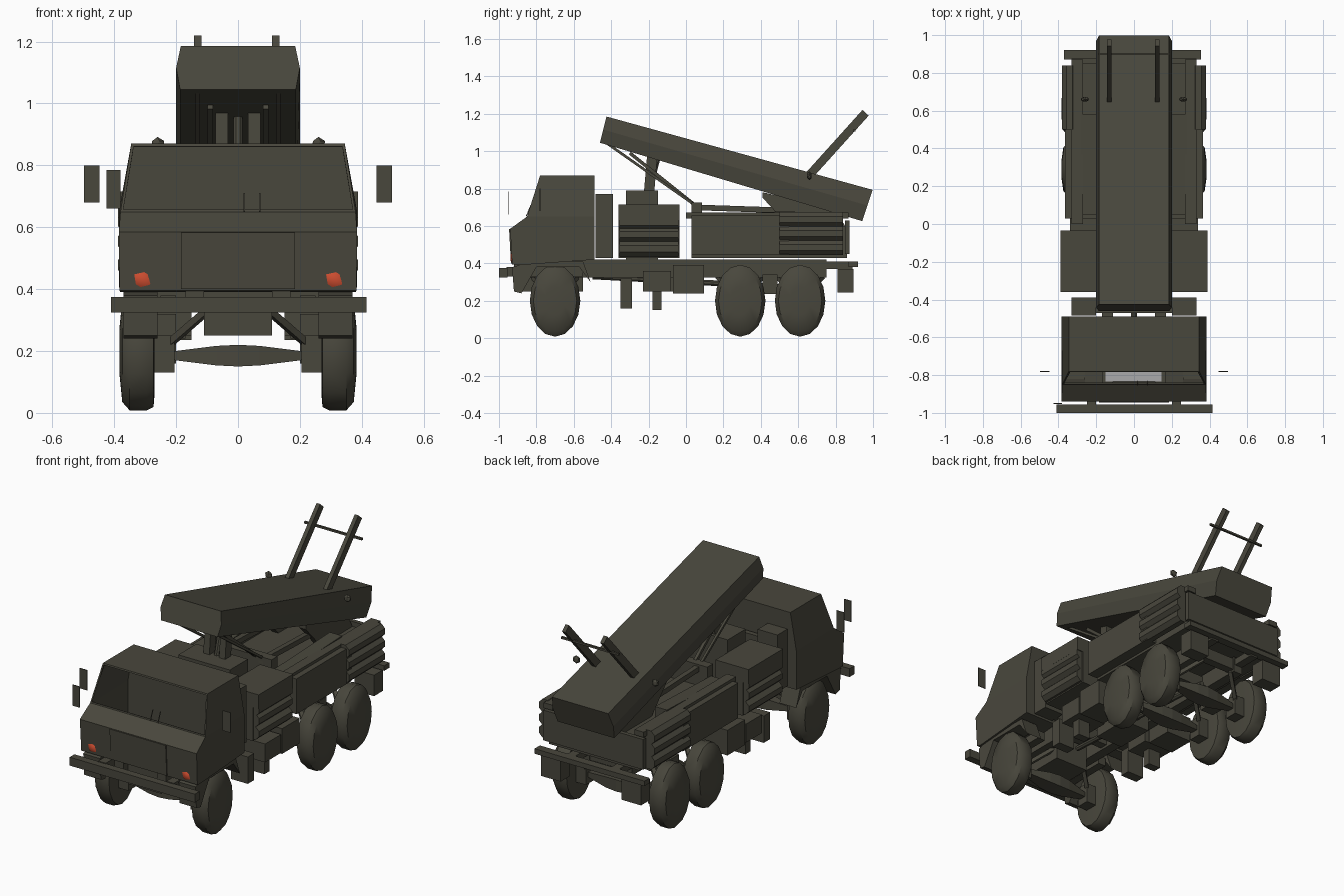
import bpy, bmesh, math
from mathutils import Vector

if "Cube" in bpy.data.objects:
    bpy.data.objects.remove(bpy.data.objects["Cube"], do_unlink=True)


def material(name, rgb):
    m = bpy.data.materials.new(name)
    m.use_nodes = True
    m.diffuse_color = (*rgb, 1)
    m.node_tree.nodes["Principled BSDF"].inputs["Base Color"].default_value = (*rgb, 1)
    return m


OLIVE = material("dark olive", (0.066, 0.063, 0.046))
RED = material("lamp red", (0.62, 0.075, 0.03))
GREY = material("light grey", (0.4, 0.4, 0.41))
SIDES = ((1, "left_"), (-1, "right_"))


def finish(name, bm, mat=OLIVE, smooth=False):
    bmesh.ops.recalc_face_normals(bm, faces=bm.faces)
    me = bpy.data.meshes.new(name)
    bm.to_mesh(me)
    bm.free()
    me.materials.append(mat)
    ob = bpy.data.objects.new(name, me)
    bpy.context.collection.objects.link(ob)
    if smooth:
        bpy.ops.object.select_all(action="DESELECT")
        ob.select_set(True)
        bpy.context.view_layer.objects.active = ob
        bpy.ops.object.shade_smooth_by_angle(angle=math.radians(40))
    return ob


def box(name, x, y, z, mat=OLIVE):
    """Box from (low, high) pairs."""
    bm = bmesh.new()
    bmesh.ops.create_cube(bm, size=1)
    for v in bm.verts:
        v.co = [r[0] if c < 0 else r[1] for c, r in zip(v.co, (x, y, z))]
    return finish(name, bm, mat)


def pair(name, x, y, z):
    """The same box on both sides."""
    box("left_" + name, x, y, z)
    box("right_" + name, (-x[1], -x[0]), y, z)


def ball(name, centre, radius, mat, level, smooth):
    bm = bmesh.new()
    bmesh.ops.create_icosphere(bm, subdivisions=level, radius=radius)
    for v in bm.verts:
        v.co = Vector((v.co.x, v.co.y * 0.6, v.co.z)) + Vector(centre)
    return finish(name, bm, mat, smooth)


def loft(name, sections, smooth=False):
    """Join rings of points, with both ends closed."""
    bm = bmesh.new()
    rings = [[bm.verts.new(p) for p in s] for s in sections]
    n = len(rings[0])
    for a, b in zip(rings, rings[1:]):
        for i in range(n):
            j = (i + 1) % n
            bm.faces.new((a[i], a[j], b[j], b[i]))
    bm.faces.new(rings[0])
    bm.faces.new(rings[-1])
    return finish(name, bm, OLIVE, smooth)


def prism(name, profile, x0, x1):
    """Side profile of (y, z) points drawn across x."""
    return loft(name, [[(x, y, z) for y, z in profile] for x in (x0, x1)])


def bar(name, p, q, w, h=None, sides=4):
    """Beam or tube between two points."""
    h = h or w
    p, q = Vector(p), Vector(q)
    d = (q - p).normalized()
    u = d.cross(Vector((0, 0, 1))).normalized()
    v = u.cross(d)
    turn = [2 * math.pi * (i + 0.5) / sides for i in range(sides)]
    k = 1 / math.cos(math.pi / sides) / 2
    ring = [u * math.cos(a) * w * k + v * math.sin(a) * h * k for a in turn]
    return loft(name, [[e + r for r in ring] for e in (p, q)], sides > 4)


# Cab shell with an open windscreen
bm = bmesh.new()
outline = [(-0.90, 0.39, 0.38), (-0.93, 0.395, 0.383), (-0.94, 0.585, 0.385), (-0.85, 0.65, 0.38),
           (-0.78, 0.87, 0.345), (-0.49, 0.87, 0.345), (-0.49, 0.65, 0.385), (-0.49, 0.42, 0.385)]
lo = [bm.verts.new((-w, y, z)) for y, z, w in outline]
hi = [bm.verts.new((w, y, z)) for y, z, w in outline]
count = len(outline)
skin = [bm.faces.new((lo[i], lo[(i + 1) % count], hi[(i + 1) % count], hi[i])) for i in range(count)]
for side in (lo, hi):
    bm.faces.new([side[i] for i in (0, 1, 2, 3, 6, 7)])
    bm.faces.new([side[i] for i in (3, 4, 5, 6)])
bmesh.ops.recalc_face_normals(bm, faces=bm.faces)
windscreen = skin[3]
bmesh.ops.inset_region(bm, faces=[windscreen], thickness=0.012)
bmesh.ops.delete(bm, geom=[windscreen], context="FACES")
cab = finish("cab", bm)
shell = cab.modifiers.new("thickness", "SOLIDIFY")
shell.thickness = 0.008

# Cab details
box("cab_floor_plate", (-0.15, 0.145), (-0.835, -0.765), (0.42, 0.427), GREY)
prism("front_grille_panel", [(-0.936, 0.40), (-0.946, 0.583), (-0.936, 0.583), (-0.926, 0.40)], -0.185, 0.185)
box("bumper", (-0.41, 0.415), (-1.0, -0.955), (0.325, 0.375))
pair("bumper_bracket", (0.2, 0.25), (-0.96, -0.55), (0.33, 0.38))
for x in (0.02, 0.07):
    bar("wiper", (x, -0.855, 0.65), (x, -0.83, 0.71), 0.004)
for s, side in SIDES:
    ball(side + "headlamp", (s * 0.31, -0.921, 0.432), 0.036, RED, 1, True)
    box(side + "mirror", sorted((s * 0.447, s * 0.498)), (-0.783, -0.779), (0.68, 0.80))
    prism(side + "front_fender", [(-0.92, 0.25), (-0.93, 0.38), (-0.82, 0.41), (-0.55, 0.41), (-0.51, 0.3),
                                  (-0.57, 0.38), (-0.8, 0.38), (-0.88, 0.24)], s * 0.26, s * 0.37)
box("right_front_mirror", (-0.425, -0.38), (-0.952, -0.948), (0.66, 0.785))

# Units behind the cab
pair("rear_cab_locker", (0.2, 0.33), (-0.485, -0.39), (0.43, 0.77))
box("cab_rear_rack", (-0.3, 0.3), (-0.47, -0.44), (0.43, 0.70))

# Chassis
pair("chassis_rail", (0.11, 0.17), (-0.92, 0.75), (0.325, 0.42))
for y in (-0.85, -0.4, 0.0, 0.45, 0.72):
    box("chassis_cross_member", (-0.13, 0.13), (y - 0.025, y + 0.025), (0.34, 0.41))
box("engine_sump", (-0.11, 0.11), (-0.88, -0.55), (0.25, 0.40))
box("gearbox", (-0.09, 0.09), (-0.22, 0.02), (0.25, 0.38))
pair("battery_box", (0.17, 0.34), (-0.07, 0.095), (0.24, 0.39))
pair("air_tank", (0.15, 0.34), (-0.23, -0.08), (0.25, 0.36))
pair("step", (0.2, 0.31), (-0.35, -0.29), (0.16, 0.32))
pair("lower_step", (0.22, 0.3), (-0.18, -0.13), (0.15, 0.25))
bar("drive_shaft", (0, -0.5, 0.33), (0, 0.6, 0.27), 0.03, sides=8)
pair("bogie_bracket", (0.15, 0.24), (0.41, 0.49), (0.235, 0.34))

# Axles, suspension arms and domed oval wheels
for y, axle in ((-0.70, "front"), (0.29, "middle"), (0.61, "rear")):
    prism_half = ((0.0, 0.05), (0.07, 0.045), (0.21, 0.02))
    for s, side in SIDES:
        loft(side + axle + "_axle", [[(s * x, y - h, 0.185 - h * 0.7), (s * x, y + h, 0.185 - h * 0.7),
                                      (s * x, y + h, 0.185 + h * 0.7), (s * x, y - h, 0.185 + h * 0.7)]
                                     for x, h in prism_half])
        bar(side + axle + "_suspension_arm", (s * 0.1, y + 0.12, 0.33), (s * 0.25, y, 0.2), 0.022)
        bar(side + axle + "_front_suspension_arm", (s * 0.1, y - 0.12, 0.33), (s * 0.25, y, 0.2), 0.022)
        turn = [2 * math.pi * i / 16 for i in range(16)]
        loft(side + axle + "_wheel",
             [[(s * x, y + 0.135 * k * math.cos(a), 0.2 + 0.192 * k * math.sin(a)) for a in turn]
              for x, k in ((0.27, 0.75), (0.273, 0.94), (0.295, 1), (0.35, 1), (0.374, 0.86), (0.383, 0.4))], True)
    pair(axle + "_hub", (0.205, 0.275), (y - 0.04, y + 0.04), (0.13, 0.25))

# Middle lockers with ribbed sides
pair("middle_locker", (0.17, 0.35), (-0.36, -0.035), (0.43, 0.69))
pair("middle_locker_lid", (0.17, 0.388), (-0.36, -0.035), (0.63, 0.715))
box("power_unit", (-0.17, 0.17), (-0.32, -0.15), (0.42, 0.79))
for s, side in SIDES:
    for z in (0.478, 0.555, 0.62):
        bar(side + "middle_rib", (s * 0.345, -0.355, z), (s * 0.345, -0.04, z), 0.085, 0.08, 8)

# Rear deck with side boxes and stacked tubes
box("deck", (-0.30, 0.30), (0.03, 0.86), (0.43, 0.60))
pair("deck_side_box", (0.27, 0.365), (0.03, 0.55), (0.445, 0.655))
pair("deck_rim", (0.27, 0.33), (0.0, 0.87), (0.64, 0.672))
for s, side in SIDES:
    prism(side + "deck_sloped_panel", [(0.05, 0.59), (0.05, 0.66), (0.58, 0.68), (0.58, 0.59)], s * 0.2, s * 0.28)
    for z in (0.485, 0.56, 0.635):
        bar(side + "stowed_tube", (s * 0.342, 0.5, z), (s * 0.342, 0.84, z), 0.08, sides=8)
    ball(side + "small_reflector", (s * 0.26, 0.66, 0.868), 0.024, OLIVE, 1, False)
box("deck_tailboard", (-0.33, 0.33), (0.85, 0.875), (0.45, 0.63))
box("rear_bar", (-0.37, 0.355), (0.87, 0.92), (0.38, 0.41))
pair("rear_bracket", (0.12, 0.17), (0.74, 0.89), (0.37, 0.41))
pair("rear_lamp_box", (0.2, 0.33), (0.81, 0.895), (0.245, 0.37))

# Tilted launch container, lofted from front to rear
def container_section(top, bottom):
    pts = []
    for half, t in ((0.185, 0), (0.2, 0.5), (0.187, 1)):
        y, z = (a + (b - a) * t for a, b in zip(top, bottom))
        pts.append((half, y, z))
    return pts + [(-x, y, z) for x, y, z in reversed(pts)]


loft("launch_container", [container_section((-0.425, 1.185), (-0.46, 1.045)),
                          container_section((0.998, 0.793), (0.942, 0.626))])

# Container support: posts, braces and cradle
for s, side in SIDES:
    bar(side + "lift_post", (s * 0.052, -0.2, 0.75), (s * 0.052, -0.18, 0.98), 0.04, 0.055)
    bar(side + "brace", (s * 0.13, -0.42, 1.04), (s * 0.13, 0.05, 0.71), 0.014)
    bar(side + "inner_brace", (s * 0.09, -0.3, 0.99), (s * 0.09, 0.05, 0.71), 0.018)
    bar(side + "cradle_beam", (s * 0.13, 0.03, 0.70), (s * 0.13, 0.62, 0.68), 0.03)
    prism(side + "pivot_plate", [(0.41, 0.78), (0.41, 0.75), (0.55, 0.60), (0.85, 0.60), (0.8, 0.69)],
          s * 0.12, s * 0.16)
box("cradle_hinge", (-0.2, 0.2), (0.03, 0.085), (0.59, 0.725))
bar("lift_cylinder", (0, -0.2, 0.78), (0, -0.15, 0.97), 0.03, sides=8)

# Raised arms on the container
for x, side in ((0.122, "left_"), (-0.13, "right_")):
    bar(side + "raised_arm", (x, 0.64, 0.85), (x, 0.96, 1.205), 0.024, 0.045)
bar("raised_arm_crossbar", (-0.19, 0.9, 1.11), (0.19, 0.9, 1.11), 0.012)
